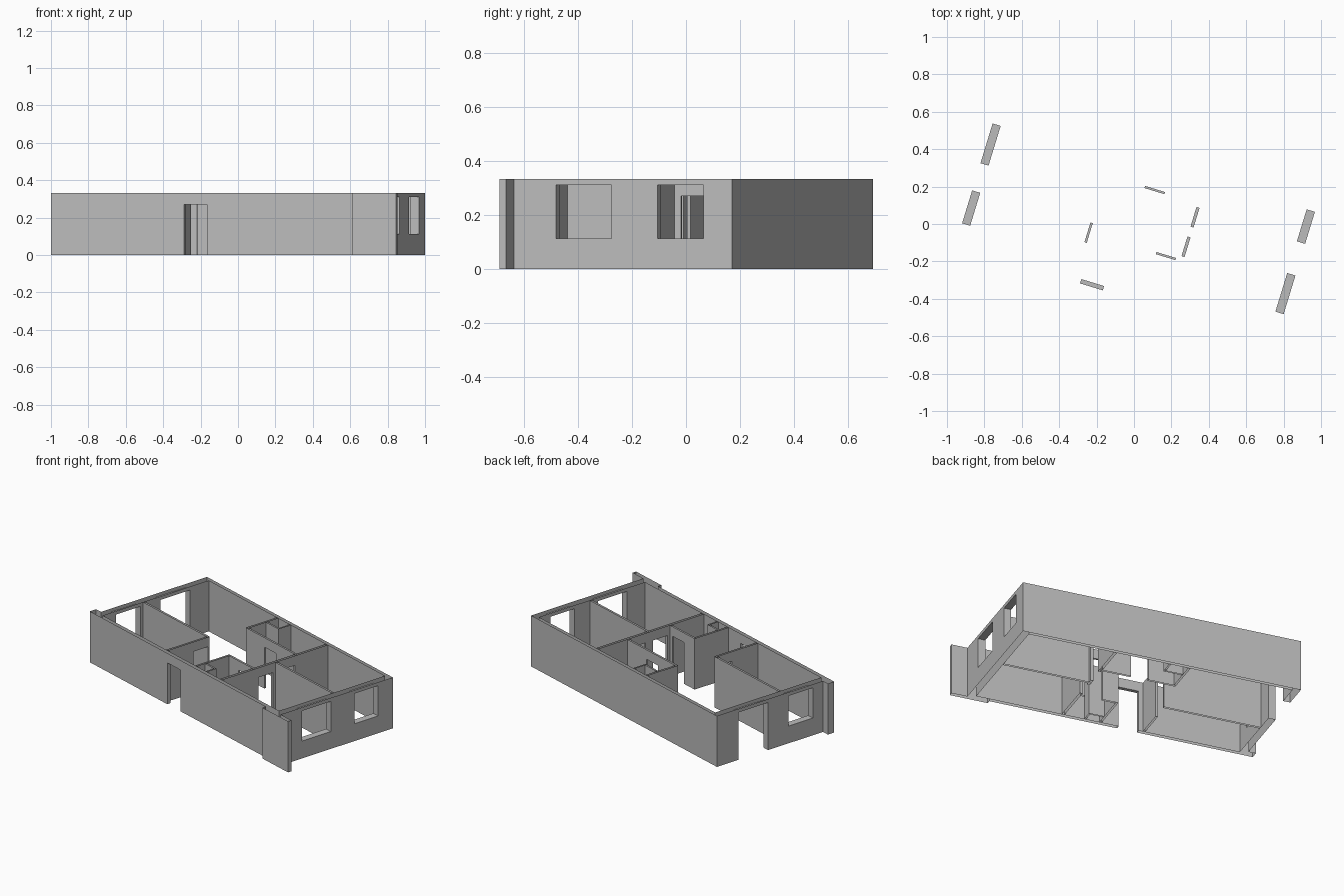
import bpy
import bmesh
import math
from mathutils import Matrix

cube = bpy.data.objects.get("Cube")
if cube:
    bpy.data.objects.remove(cube, do_unlink=True)

HEIGHT = 0.333
DOOR, HEAD, SILL = 0.27, 0.31, 0.113
TURN = Matrix.Rotation(math.radians(-17), 4, 'Z')

plaster = bpy.data.materials.new("plaster_grey")
plaster.use_nodes = True
grey = (0.5, 0.5, 0.5, 1)
plaster.diffuse_color = grey
plaster.node_tree.nodes["Principled BSDF"].inputs["Base Color"].default_value = grey


def build_walls(name, walls, openings):
    """Union of plan rectangles (x0, x1, y0, y1) minus openings (..., z0, z1),
    as a shell that is open at the top and at the foot."""
    rects = walls + [o[:4] for o in openings]
    xs = sorted({v for r in rects for v in r[:2]})
    ys = sorted({v for r in rects for v in r[2:]})
    zs = sorted({0, HEIGHT} | {v for o in openings for v in o[4:]})
    size = (len(xs) - 1, len(ys) - 1, len(zs) - 1)

    def inside(r, x, y):
        return r[0] < x < r[1] and r[2] < y < r[3]

    def solid(i, j, k):
        if not (0 <= i < size[0] and 0 <= j < size[1] and 0 <= k < size[2]):
            return False
        x, y, z = [(s[n] + s[n + 1]) / 2 for s, n in ((xs, i), (ys, j), (zs, k))]
        if any(inside(o, x, y) and o[4] < z < o[5] for o in openings):
            return False
        return any(inside(w, x, y) for w in walls)

    bm = bmesh.new()
    verts = {}

    def vert(key):
        if key not in verts:
            verts[key] = bm.verts.new((xs[key[0]], ys[key[1]], zs[key[2]]))
        return verts[key]

    cells = [(i, j, k) for i in range(size[0]) for j in range(size[1])
             for k in range(size[2]) if solid(i, j, k)]
    for cell in cells:
        for axis in range(3):
            for side in (0, 1):
                near = list(cell)
                near[axis] += 2 * side - 1
                open_end = axis == 2 and not 0 <= near[2] < size[2]
                if open_end or solid(*near):
                    continue
                p, q = (axis + 1) % 3, (axis + 2) % 3
                ring = []
                for dp, dq in ((0, 0), (1, 0), (1, 1), (0, 1)):
                    key = list(cell)
                    key[axis] += side
                    key[p] += dp
                    key[q] += dq
                    ring.append(vert(tuple(key)))
                bm.faces.new(ring if side else ring[::-1])

    bmesh.ops.dissolve_limit(bm, angle_limit=0.01, verts=bm.verts[:], edges=bm.edges[:])
    bm.transform(TURN)
    mesh = bpy.data.meshes.new(name)
    bm.to_mesh(mesh)
    bm.free()
    mesh.materials.append(plaster)
    obj = bpy.data.objects.new(name, mesh)
    bpy.context.collection.objects.link(obj)


# Outer shell limits in the unturned plan
LEFT, LEFT_IN, RIGHT_IN, RIGHT = -0.88, -0.835, 0.86, 0.906
FRONT, FRONT_IN, BACK_IN, BACK = -0.388, -0.364, 0.433, 0.455

build_walls("outer_walls", [
    (LEFT, LEFT_IN, FRONT, BACK),
    (RIGHT_IN, RIGHT, FRONT, BACK),
    (LEFT, RIGHT, BACK_IN, BACK),
    (-0.928, RIGHT, FRONT, FRONT_IN),
    (-0.928, LEFT_IN, FRONT, -0.341),     # left end stub
    (0.766, 1.009, -0.413, FRONT),        # right front screen wall
], [
    (LEFT, LEFT_IN, 0.071, 0.293, 0, HEAD),          # balcony door
    (LEFT, LEFT_IN, -0.265, -0.081, SILL, HEAD),
    (RIGHT_IN, RIGHT, 0.166, 0.345, SILL, HEAD),
    (RIGHT_IN, RIGHT, -0.227, -0.011, SILL, HEAD),
    (-0.183, -0.056, FRONT, FRONT_IN, 0, DOOR),      # entrance
])

build_walls("partition_walls", [
    (LEFT_IN, -0.212, -0.06, -0.047),     # between the left rooms
    (-0.225, -0.212, FRONT_IN, -0.047),   # left of the hall
    (0.293, 0.31, FRONT_IN, BACK_IN),     # right of the hall
    (0.31, RIGHT_IN, 0.038, 0.051),       # between the right rooms
    (-0.18, 0.31, 0.2, 0.212),            # back bathroom
    (-0.18, -0.167, 0.2, BACK_IN),
    (0.055, 0.31, -0.12, -0.108),         # front bathroom
    (0.055, 0.068, FRONT_IN, -0.108),
    (-0.167, -0.045, 0.34, 0.35),         # back shaft
    (-0.055, -0.045, 0.34, BACK_IN),
    (0.068, 0.165, -0.3, -0.29),          # front shaft
    (0.155, 0.165, FRONT_IN, -0.29),
], [
    (-0.225, -0.212, -0.17, -0.06, 0, DOOR),
    (0.293, 0.31, 0.075, 0.185, 0, DOOR),
    (0.293, 0.31, -0.09, 0.02, 0, DOOR),
    (-0.003, 0.109, 0.2, 0.212, 0, DOOR),
    (0.158, 0.268, -0.12, -0.108, 0, DOOR),
])
